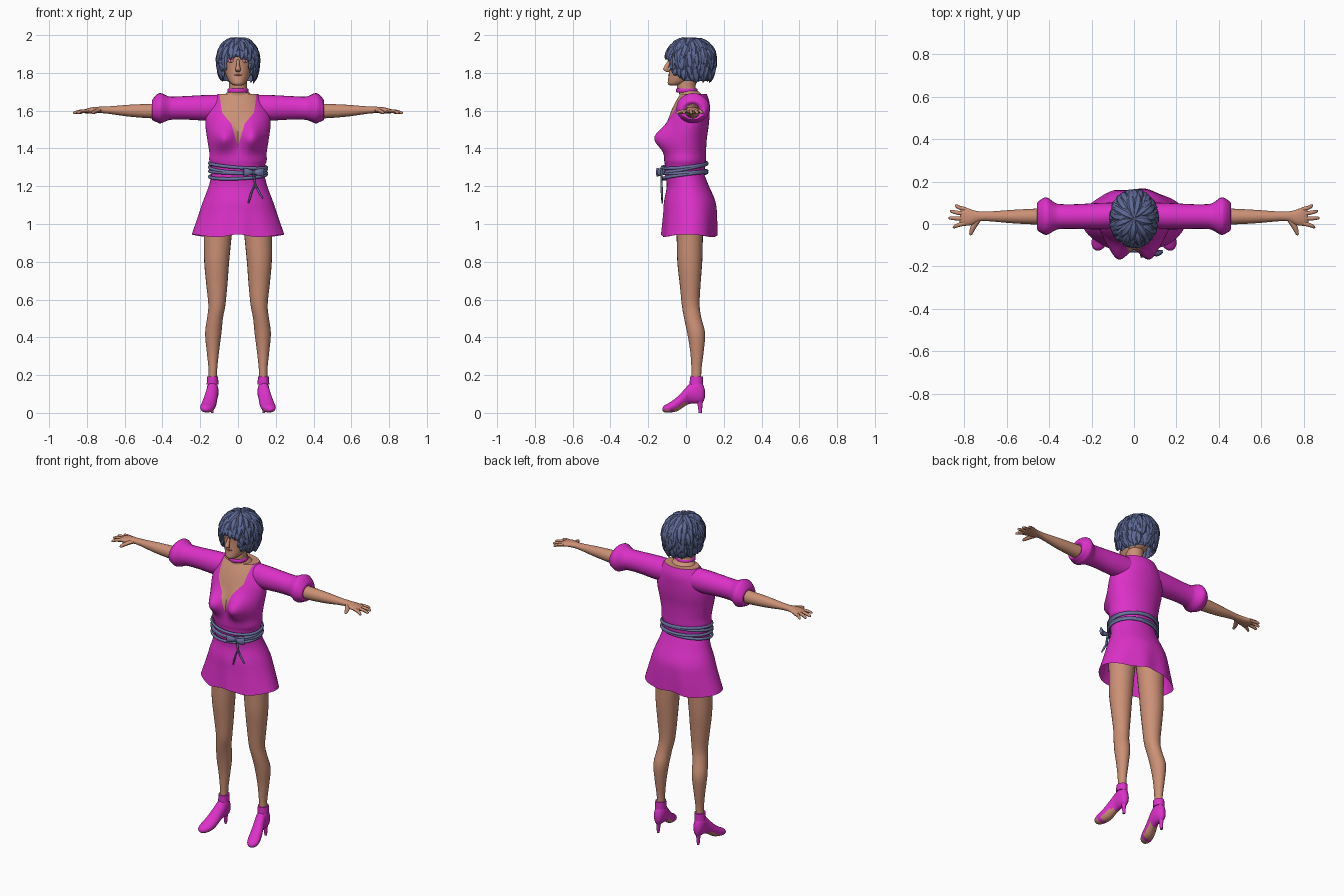
import bpy, bmesh, random
from math import sin, cos, pi, radians, exp
from mathutils import Vector, Matrix

random.seed(4)
if "Cube" in bpy.data.objects:
    bpy.data.objects.remove(bpy.data.objects["Cube"])
X, Y, Z = Vector((1, 0, 0)), Vector((0, 1, 0)), Vector((0, 0, 1))


def material(name, r, g, b):
    m = bpy.data.materials.new(name)
    m.use_nodes = True
    m.diffuse_color = (r, g, b, 1)
    m.node_tree.nodes["Principled BSDF"].inputs["Base Color"].default_value = (r, g, b, 1)
    return m


PINK = material("magenta cloth", .72, .03, .58)
SKIN = material("warm skin", .6, .28, .18)
HAIR = material("slate blue hair", .11, .14, .3)
CORD = material("blue grey cord", .16, .18, .38)
SHADOW = material("plum eyeshadow", .4, .03, .3)
WHITE = material("eye white", .75, .7, .65)
AMBER = material("amber iris", .3, .14, .02)
LIPS = material("rose lips", .42, .14, .11)


def smooth(keys, steps):
    """Catmull-Rom interpolation through tuples."""
    out = []
    for i in range(len(keys) - 1):
        a, b, c, d = (keys[min(max(i + k, 0), len(keys) - 1)] for k in (-1, 0, 1, 2))
        for s in range(steps):
            t = s / steps
            out.append([q + .5 * t * (r - p + t * (2*p - 5*q + 4*r - e + t * (3*(q - r) + e - p)))
                        for p, q, r, e in zip(a, b, c, d)])
    return out + [list(keys[-1])]


def tube(bm, keys, ref=Z, n=16, steps=4, axis=None, closed=False, caps=True, mat=0):
    """Elliptical sections; each key is x, y, z, half width, half height."""
    ks = keys if closed else smooth(keys, steps)
    rings, m = [], len(ks)
    for i, k in enumerate(ks):
        a, b = (ks[i - 1], ks[(i + 1) % m]) if closed else (ks[max(i - 1, 0)], ks[min(i + 1, m - 1)])
        t = axis or (Vector(b[:3]) - Vector(a[:3])).normalized()
        side = t.cross(ref).normalized()
        up = side.cross(t)
        w, h = max(k[3], .0005), max(k[4], .0005)
        rings.append([bm.verts.new(Vector(k[:3]) + side * w * cos(2*pi*j/n) + up * h * sin(2*pi*j/n))
                      for j in range(n)])
    for i in range(m if closed else m - 1):
        p, q = rings[i], rings[(i + 1) % m]
        for j in range(n):
            bm.faces.new((p[j], p[(j+1) % n], q[(j+1) % n], q[j])).material_index = mat
    if caps and not closed:
        for r in (rings[0], rings[-1]):
            bm.faces.new(r).material_index = mat


def ball(bm, loc, size, mat=0, turn=0):
    M = Matrix.Translation(loc) @ Matrix.Rotation(turn, 4, 'Z') @ Matrix.Diagonal((*size, 1))
    for v in bmesh.ops.create_uvsphere(bm, u_segments=16, v_segments=10, radius=1, matrix=M)["verts"]:
        for f in v.link_faces:
            f.material_index = mat


def make(name, bm, mats, mirror=False, angle=45):
    bmesh.ops.recalc_face_normals(bm, faces=bm.faces)
    me = bpy.data.meshes.new(name)
    bm.to_mesh(me)
    bm.free()
    ob = bpy.data.objects.new(name, me)
    bpy.context.collection.objects.link(ob)
    for m in mats:
        me.materials.append(m)
    if mirror:
        ob.modifiers.new("Mirror", 'MIRROR')
    for o in bpy.context.selected_objects:
        o.select_set(False)
    ob.select_set(True)
    bpy.context.view_layer.objects.active = ob
    bpy.ops.object.shade_smooth_by_angle(angle=radians(angle))
    return ob


# Dress bodice with bust and deep neckline
bm = bmesh.new()
tube(bm, [(0, -.008, 1.24, .142, .103), (0, -.005, 1.3, .14, .105), (0, -.005, 1.335, .152, .11),
          (0, -.004, 1.38, .152, .11), (0, 0, 1.45, .163, .11), (0, .01, 1.52, .172, .11),
          (0, .02, 1.58, .168, .105), (0, .033, 1.64, .14, .092), (0, .04, 1.688, .108, .07)],
     ref=Y, n=56, steps=5, axis=-Z)
for v in bm.verts:
    if v.co.y < 0:
        v.co.y -= .07 * exp(-((abs(v.co.x) - .075) / .055)**2 - ((v.co.z - 1.455) / .065)**2)
NECK = [(0, 1.41), (.035, 1.53), (.085, 1.59), (.1, 1.7)]
for (xa, za), (xb, zb) in zip(NECK, NECK[1:]):
    for s in (1, -1):
        faces = [f for f in bm.faces if f.calc_center_median().y < 0]
        geom = faces + list({e for f in faces for e in f.edges}) + list({v for f in faces for v in f.verts})
        bmesh.ops.bisect_plane(bm, geom=geom, dist=1e-5, plane_co=(s*xa, 0, za),
                               plane_no=(zb - za, 0, -s * (xb - xa)))
for f in bm.faces:
    c = f.calc_center_median()
    for (xa, za), (xb, zb) in zip(NECK, NECK[1:]):
        if za < c.z <= zb and c.y < .04 and abs(c.x) < xa + (xb - xa) * (c.z - za) / (zb - za):
            f.material_index = 1
    if c.z > 1.687:
        f.material_index = 1
make("dress_bodice", bm, [PINK, SKIN])

# Flared skirt with soft folds at the hem
bm = bmesh.new()
tube(bm, [(0, -.008, 1.27, .138, .102), (0, .01, 1.2, .155, .112), (0, .02, 1.12, .185, .136),
          (0, .022, 1.05, .208, .142), (0, .018, .938, .245, .147)],
     ref=Y, n=64, steps=5, axis=-Z, caps=False)
for v in bm.verts:
    t = max(0, (1.15 - v.co.z) / .21)
    a = Vector((v.co.x, v.co.y)).angle_signed(Vector((0, -1)), 0)
    k = 1 + .035 * t * sin(7 * a + .6)
    v.co.y *= k
    v.co.z += .007 * t * t * cos(4 * a)
make("skirt", bm, [PINK])

# Puffed sleeves
bm = bmesh.new()
tube(bm, [(.05, .042, 1.617, .06, .066), (.16, .037, 1.615, .062, .068), (.28, .035, 1.615, .058, .062),
          (.35, .035, 1.613, .059, .061), (.375, .035, 1.613, .067, .066), (.41, .037, 1.613, .088, .08),
          (.435, .037, 1.611, .08, .07), (.456, .036, 1.602, .062, .05), (.445, .036, 1.6, .035, .035)],
     n=24, axis=X)
make("sleeves", bm, [PINK], mirror=True)

# Forearms, palms and fingers
bm = bmesh.new()
tube(bm, [(.4, .035, 1.598, .04, .04), (.47, .035, 1.598, .037, .038), (.58, .035, 1.6, .031, .031),
          (.68, .036, 1.603, .023, .02), (.73, .036, 1.604, .024, .017), (.77, .032, 1.602, .038, .016),
          (.805, .035, 1.597, .043, .012), (.818, .036, 1.595, .036, .007)], n=20)
for y0, x1, y1 in ((.068, .843, .086), (.047, .866, .06), (.025, .873, .028), (.004, .853, -.014)):
    tube(bm, [(.79, y0, 1.599, .01, .01), ((.8 + x1) / 2, (y0 + y1) / 2, 1.596, .0095, .009),
              (x1 - .006, y1, 1.588, .007, .007), (x1, y1, 1.586, .002, .002)], n=8)
tube(bm, [(.735, .02, 1.602, .014, .012), (.757, -.015, 1.595, .013, .011),
          (.768, -.045, 1.589, .008, .008), (.77, -.054, 1.587, .002, .002)], n=8)
make("arms", bm, [SKIN], mirror=True)

# Legs
bm = bmesh.new()
tube(bm, [(.1, .02, 1.1, .085, .08), (.107, .02, .94, .074, .07), (.113, .02, .8, .066, .066),
          (.112, .022, .68, .056, .055), (.112, .025, .57, .045, .047), (.122, .036, .5, .042, .046),
          (.131, .054, .42, .043, .047), (.133, .058, .32, .032, .035), (.133, .055, .22, .022, .026),
          (.135, .055, .15, .024, .028)], ref=Y, n=24, axis=-Z)
make("legs", bm, [SKIN], mirror=True)

# Open toed heeled shoes with ankle straps
bm = bmesh.new()
tube(bm, [(.135, .1, .1, .008, .02), (.135, .088, .105, .023, .05), (.135, .06, .112, .031, .062),
          (.136, .025, .105, .032, .056), (.143, -.005, .082, .034, .046), (.153, -.045, .048, .038, .038),
          (.163, -.085, .029, .037, .027), (.168, -.112, .022, .026, .019), (.17, -.125, .019, .008, .008)],
     n=24, axis=-Y)
bm.normal_update()
for f in bm.faces:
    y = f.calc_center_median().y
    if f.normal.z > .42 and (-.062 < y < .012 or -.115 < y < -.088):
        f.material_index = 1
tube(bm, [(.135, .075, .085, .022, .024), (.136, .074, .05, .012, .014), (.137, .076, 0, .007, .009)],
     ref=Y, n=12, axis=-Z)
tube(bm, [(.135, .055, .15, .031, .036), (.134, .055, .192, .029, .034)], ref=Y, n=24, axis=-Z)
make("shoes", bm, [PINK, SKIN], mirror=True)

# Neck and choker
bm = bmesh.new()
tube(bm, [(0, .03, 1.66, .1, .066), (0, .022, 1.69, .066, .058), (0, .004, 1.712, .05, .05),
          (0, .002, 1.74, .048, .05), (0, .012, 1.8, .05, .05)], ref=Y, n=28, axis=Z)
make("neck", bm, [SKIN])
bm = bmesh.new()
tube(bm, [(.052 * cos(a * pi / 20), .004 + .053 * sin(a * pi / 20), 1.707, .004, .011) for a in range(40)],
     n=8, closed=True)
make("choker", bm, [PINK])

# Head with nose, lips and eyes
bm = bmesh.new()
tube(bm, [(0, -.065, 1.732, .016, .018), (0, -.05, 1.742, .036, .046), (0, -.025, 1.765, .053, .07),
          (0, 0, 1.8, .068, .09), (0, .01, 1.84, .079, .098), (0, .014, 1.885, .084, .104),
          (0, .02, 1.93, .076, .098), (0, .025, 1.965, .045, .06)], ref=Y, n=32, axis=Z)
tube(bm, [(0, -.084, 1.872, .007, .006), (0, -.098, 1.842, .009, .012), (0, -.107, 1.819, .014, .014),
          (0, -.095, 1.805, .01, .008)], ref=Y, n=12, axis=-Z)
ball(bm, (0, -.087, 1.789), (.021, .008, .0045), 1)
ball(bm, (0, -.084, 1.782), (.017, .009, .005), 1)
for s in (1, -1):
    ball(bm, (s*.04, -.0765, 1.866), (.021, .006, .011), 2, s*.4)
    ball(bm, (s*.038, -.08, 1.862), (.015, .006, .0065), 3, s*.4)
    ball(bm, (s*.037, -.0835, 1.862), (.006, .004, .006), 4, s*.4)
    tube(bm, [(s*.018, -.092, 1.882, .003, .003), (s*.04, -.084, 1.889, .004, .004),
              (s*.062, -.066, 1.883, .002, .002)], n=6, mat=5)
make("head", bm, [SKIN, LIPS, SHADOW, WHITE, AMBER, HAIR])


# Cropped hair: a cap covered in overlapping pointed locks
def scalp(a, s, k):
    if s < .5:
        r, z = sin(s * pi), 1.875 + .112 * k * cos(s * pi)
    else:
        t = 2 * s - 1
        r, z = 1 - .25 * t * t, 1.875 - .13 * t
    return Vector((.108 * r * k * sin(a), .025 - .13 * r * k * cos(a), z))


def hairline(a):
    f = abs((a + pi) % (2 * pi) - pi)
    return .47 if f < .5 else .47 + .48 * min(1, (f - .5) / .6)


bm = bmesh.new()
grid = [[bm.verts.new(scalp(2*pi*i/48, max(.01, hairline(2*pi*i/48) * j / 12), .95)) for j in range(13)]
        for i in range(48)]
for i in range(48):
    p, q = grid[i], grid[(i + 1) % 48]
    for j in range(12):
        bm.faces.new((p[j], q[j], q[j+1], p[j+1]))
for start, count in ((.02, 9), (.12, 14), (.22, 18), (.33, 20), (.45, 22), (.57, 22), (.68, 22)):
    for i in range(count):
        a = 2 * pi * (i + random.uniform(-.25, .25) + start * 5) / count
        s0 = start + random.uniform(-.03, .03)
        end = min(s0 + random.uniform(.28, .36), hairline(a) + random.uniform(0, .06))
        if end - s0 < .12:
            continue
        twist = random.uniform(-.2, .2)
        keys = []
        for t, k, w, h in ((0, .95, .006, .004), (.35, .99, .02, .01), (.7, 1.02, .018, .009), (1, 1.05, .001, .001)):
            keys.append((*scalp(a + twist * t, max(.01, s0 + (end - s0) * t), k), w, h))
        tube(bm, keys, ref=scalp(a, (s0 + end) / 2, 1) - Vector((0, .025, 1.875)), n=6, steps=2)
make("hair", bm, [HAIR], angle=25)

# Wrapped cord belt with bow and hanging ends
bm = bmesh.new()
for dz, amp, ph in ((-.027, .006, 0), (-.008, .01, 2), (.012, .008, 4), (.028, .012, 2.8)):
    pts = []
    for i in range(48):
        a = 2 * pi * i / 48
        pts.append((.151 * cos(a), -.008 + .119 * sin(a),
                    1.283 + dz + .016 * sin(a) + amp * cos(a + ph), .008, .0085))
    tube(bm, pts, n=8, closed=True)
ball(bm, (.082, -.128, 1.272), (.013, .014, .014))
for s in (1, -1):
    tube(bm, [(.082, -.132, 1.272, .006, .008), (.082 + s*.025, -.142, 1.274, .011, .018),
              (.082 + s*.052, -.14 + s*.012, 1.274, .008, .024)], n=10)
for x, z in ((.055, 1.11), (.132, 1.135)):
    tube(bm, [(.082, -.13, 1.268, .006, .006), (.09, -.13, 1.215, .006, .006),
              ((.09 + x) / 2, -.128, 1.17, .006, .006), (x, -.126, z, .004, .004)], ref=Y, n=8)
make("belt", bm, [CORD])
